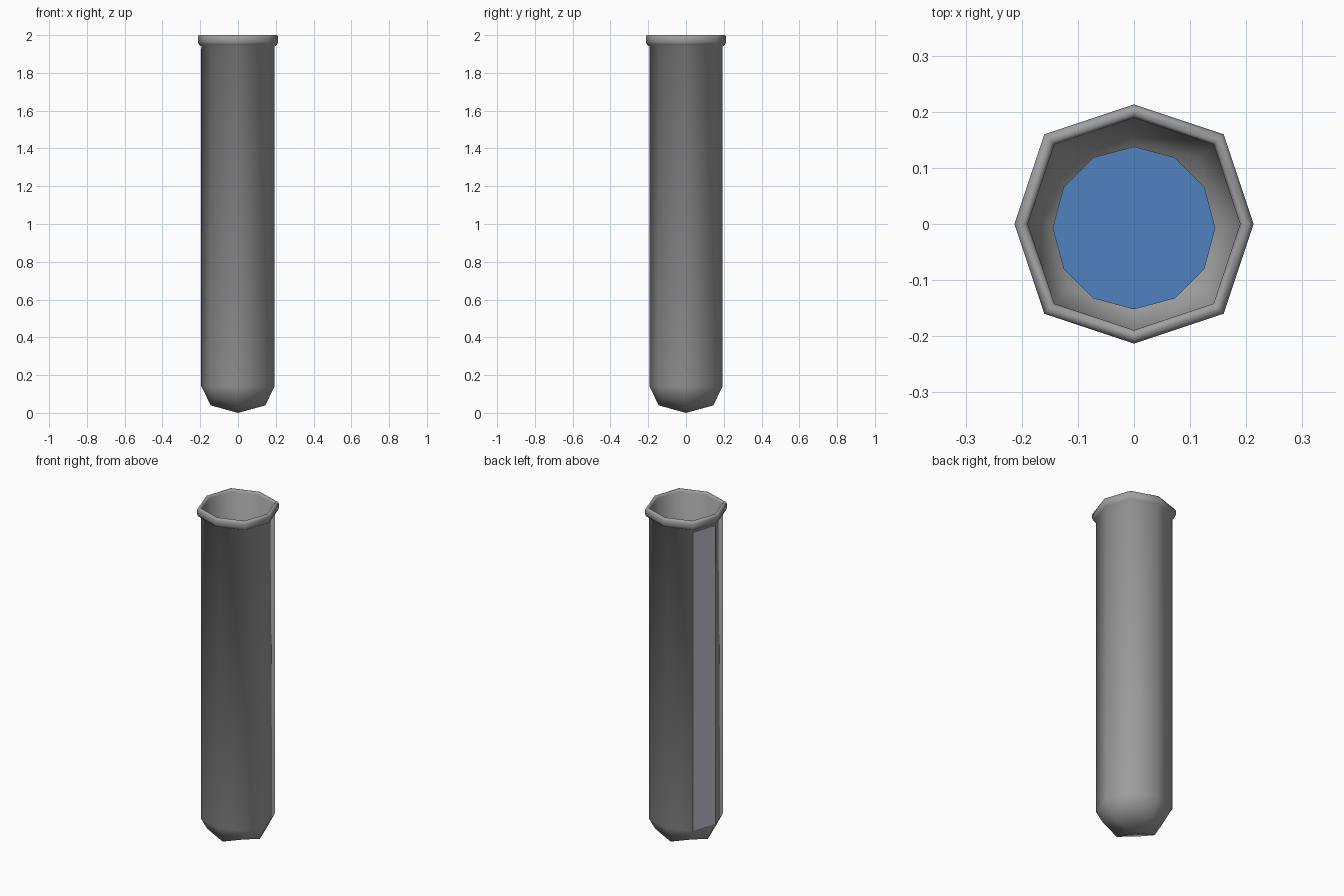
import bpy, bmesh, math
from mathutils import Vector

cube = bpy.data.objects.get("Cube")
if cube:
    bpy.data.objects.remove(cube, do_unlink=True)


def material(name, colour):
    m = bpy.data.materials.new(name)
    m.use_nodes = True
    m.diffuse_color = (*colour, 1)
    m.node_tree.nodes["Principled BSDF"].inputs["Base Color"].default_value = (*colour, 1)
    return m


grey = material("tube grey", (0.35, 0.35, 0.35))
lavender = material("pale lavender", (0.55, 0.54, 0.62))
blue = material("liquid blue", (0.08, 0.22, 0.52))


def finish(name, bm, mat, angle=None):
    bmesh.ops.recalc_face_normals(bm, faces=bm.faces)
    mesh = bpy.data.meshes.new(name)
    bm.to_mesh(mesh)
    bm.free()
    mesh.materials.append(mat)
    ob = bpy.data.objects.new(name, mesh)
    bpy.context.collection.objects.link(ob)
    if angle:
        bpy.ops.object.select_all(action="DESELECT")
        ob.select_set(True)
        bpy.context.view_layer.objects.active = ob
        bpy.ops.object.shade_smooth_by_angle(angle=math.radians(angle))
    return ob


def octagon(axis, z, corner=None, corner_z=None):
    """Eight points: four on the axes, four on the diagonals."""
    corner = axis * 0.75 if corner is None else corner
    corner_z = z if corner_z is None else corner_z
    pts = []
    for i in range(8):
        a = i * math.pi / 4
        r, h = (corner * math.sqrt(2), corner_z) if i % 2 else (axis, z)
        pts.append(Vector((r * math.cos(a), r * math.sin(a), h)))
    return pts


def cap(bm, ring, z):
    """Faceted four-quad end that meets at a point."""
    tip = bm.verts.new((0, 0, z))
    for i in range(0, 8, 2):
        bm.faces.new((tip, ring[i], ring[i + 1], ring[(i + 2) % 8]))


# Tube: outer wall up, over the rolled rim, and back down the inner wall
bm = bmesh.new()
sections = [octagon(0.145, 0.04, 0.12, 0.075)]
sections += [octagon(r, z) for r, z in (
    (0.193, 0.14), (0.193, 1.94), (0.207, 1.95), (0.213, 1.965), (0.213, 1.99),
    (0.207, 2.0), (0.195, 2.0), (0.189, 1.99), (0.189, 0.145))]
sections.append(octagon(0.142, 0.046, 0.117, 0.08))
rings = [[bm.verts.new(p) for p in s] for s in sections]
for low, high in zip(rings, rings[1:]):
    for i in range(8):
        j = (i + 1) % 8
        bm.faces.new((low[i], low[j], high[j], high[i]))
cap(bm, rings[0], 0.0)
cap(bm, rings[-1], 0.008)
finish("glass_tube", bm, grey, 62)

# Pale strip covering one side of the wall
bm = bmesh.new()
bottom, top = octagon(0.195, 0.14), octagon(0.195, 1.93)
bm.faces.new([bm.verts.new(p) for p in (bottom[3], bottom[4], top[4], top[3])])
strip = finish("side_strip", bm, lavender)
thick = strip.modifiers.new("thickness", "SOLIDIFY")
thick.thickness = 0.002

# Liquid column inside the tube
bm = bmesh.new()
bmesh.ops.create_cone(bm, cap_ends=True, segments=12, radius1=0.1, radius2=0.145, depth=0.1)
for v in bm.verts:
    v.co.z += 0.1
top_face = max(bm.faces, key=lambda f: f.calc_center_median().z)
new = bmesh.ops.extrude_face_region(bm, geom=[top_face])["geom"]
bmesh.ops.translate(bm, vec=(0, 0, 0.85), verts=[g for g in new if isinstance(g, bmesh.types.BMVert)])
bmesh.ops.delete(bm, geom=[top_face], context="FACES_ONLY")
bmesh.ops.translate(bm, vec=(0, -0.007, 0), verts=bm.verts)
finish("liquid", bm, blue, 40)
